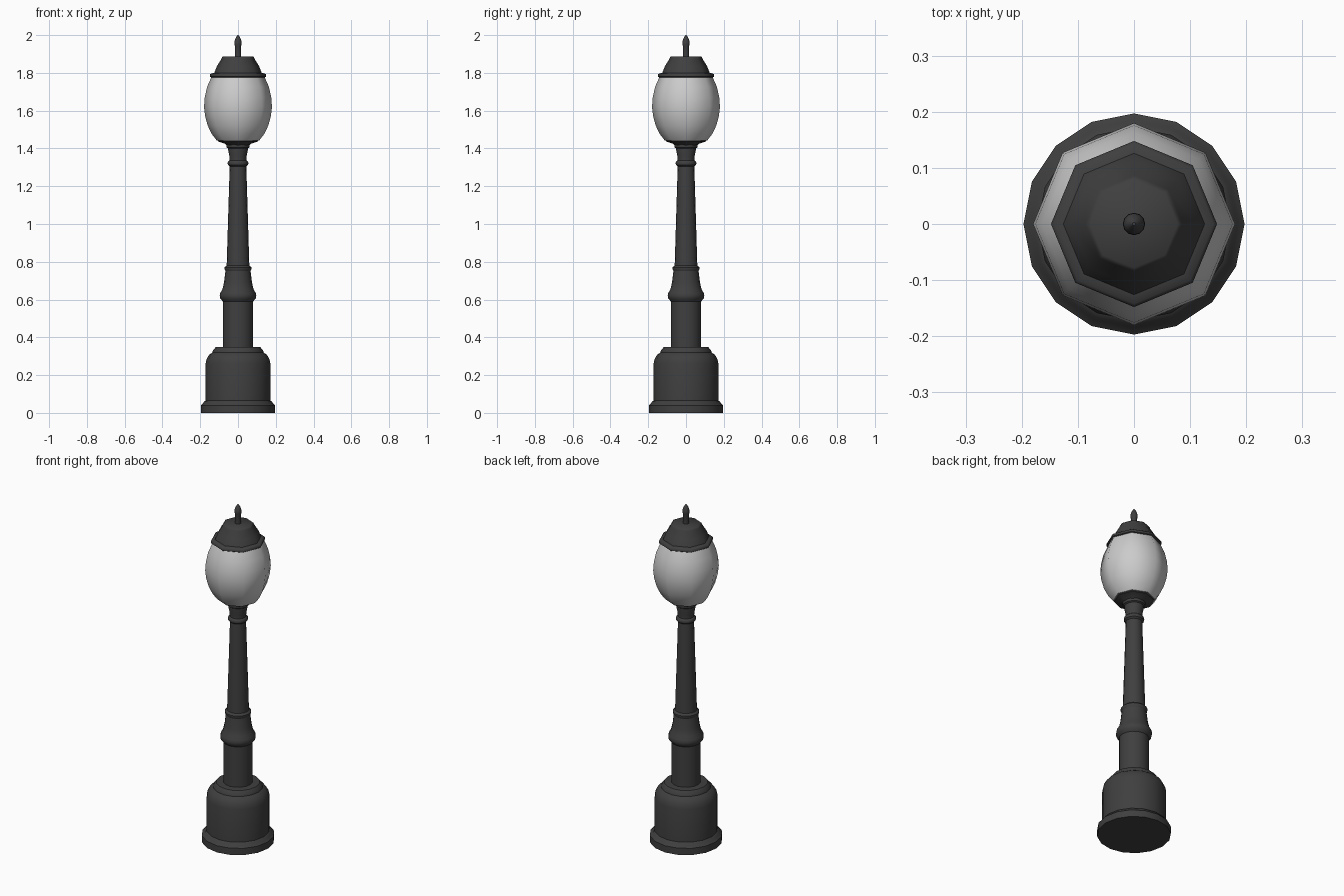
import bpy
import bmesh
from math import cos, sin, pi, radians

cube = bpy.data.objects.get("Cube")
if cube:
    bpy.data.objects.remove(cube, do_unlink=True)


def make_material(name, rgb):
    mat = bpy.data.materials.new(name)
    mat.use_nodes = True
    mat.diffuse_color = (*rgb, 1)
    mat.node_tree.nodes["Principled BSDF"].inputs["Base Color"].default_value = (*rgb, 1)
    return mat


iron = make_material("dark iron", (0.05, 0.05, 0.05))
glass = make_material("frosted glass", (0.6, 0.6, 0.6))


def lathe(name, profile, sides, mat, angle=50):
    """Turn (radius, height) points around z, closing both ends."""
    bm = bmesh.new()
    rings = []
    for r, z in profile:
        rings.append([bm.verts.new((r * cos(2 * pi * i / sides), r * sin(2 * pi * i / sides), z))
                      for i in range(sides)])
    for low, high in zip(rings, rings[1:]):
        for i in range(sides):
            j = (i + 1) % sides
            bm.faces.new((low[i], low[j], high[j], high[i]))
    bm.faces.new(rings[0][::-1])
    bm.faces.new(rings[-1])
    mesh = bpy.data.meshes.new(name)
    bm.to_mesh(mesh)
    bm.free()
    mesh.materials.append(mat)
    obj = bpy.data.objects.new(name, mesh)
    bpy.context.collection.objects.link(obj)
    bpy.ops.object.select_all(action="DESELECT")
    obj.select_set(True)
    bpy.context.view_layer.objects.active = obj
    bpy.ops.object.shade_smooth_by_angle(angle=radians(angle))
    return obj


# Stepped pedestal
lathe("pedestal", [(0.197, 0), (0.197, 0.04), (0.185, 0.05), (0.18, 0.06), (0.172, 0.065),
                   (0.172, 0.26), (0.166, 0.285), (0.153, 0.308), (0.135, 0.32),
                   (0.133, 0.33), (0.118, 0.348), (0.08, 0.35)], 16, iron, 35)

# Lower shaft with its rounded collar
lathe("lower_shaft", [(0.08, 0.34), (0.08, 0.59), (0.094, 0.605), (0.097, 0.62),
                      (0.094, 0.635), (0.082, 0.655), (0.074, 0.69), (0.066, 0.755)], 16, iron, 35)

# Tapered upper shaft with rings and flared neck
lathe("upper_shaft", [(0.066, 0.75), (0.072, 0.762), (0.072, 0.77), (0.06, 0.78),
                      (0.044, 1.305), (0.053, 1.313), (0.055, 1.322), (0.053, 1.33),
                      (0.045, 1.337), (0.046, 1.36), (0.052, 1.39), (0.052, 1.4),
                      (0.06, 1.405), (0.062, 1.42)], 16, iron, 35)

# Cup beneath the globe
lathe("globe_holder", [(0.06, 1.415), (0.07, 1.425), (0.105, 1.437), (0.108, 1.445)], 8, iron)

# Eight-sided globe
lathe("globe", [(0.112, 1.442), (0.138, 1.475), (0.16, 1.52), (0.174, 1.57), (0.18, 1.62),
                (0.176, 1.67), (0.164, 1.725), (0.14, 1.78)], 8, glass)

# Eight-sided roof with brim
lathe("roof", [(0.14, 1.775), (0.148, 1.78), (0.148, 1.792), (0.142, 1.797), (0.126, 1.8),
               (0.112, 1.835), (0.087, 1.875), (0.085, 1.882), (0.078, 1.888)], 8, iron)

# Finial with pointed tip
lathe("finial", [(0.016, 1.885), (0.016, 1.942), (0.02, 1.952), (0.019, 1.966),
                 (0.013, 1.984), (0.003, 2.0)], 12, iron)
